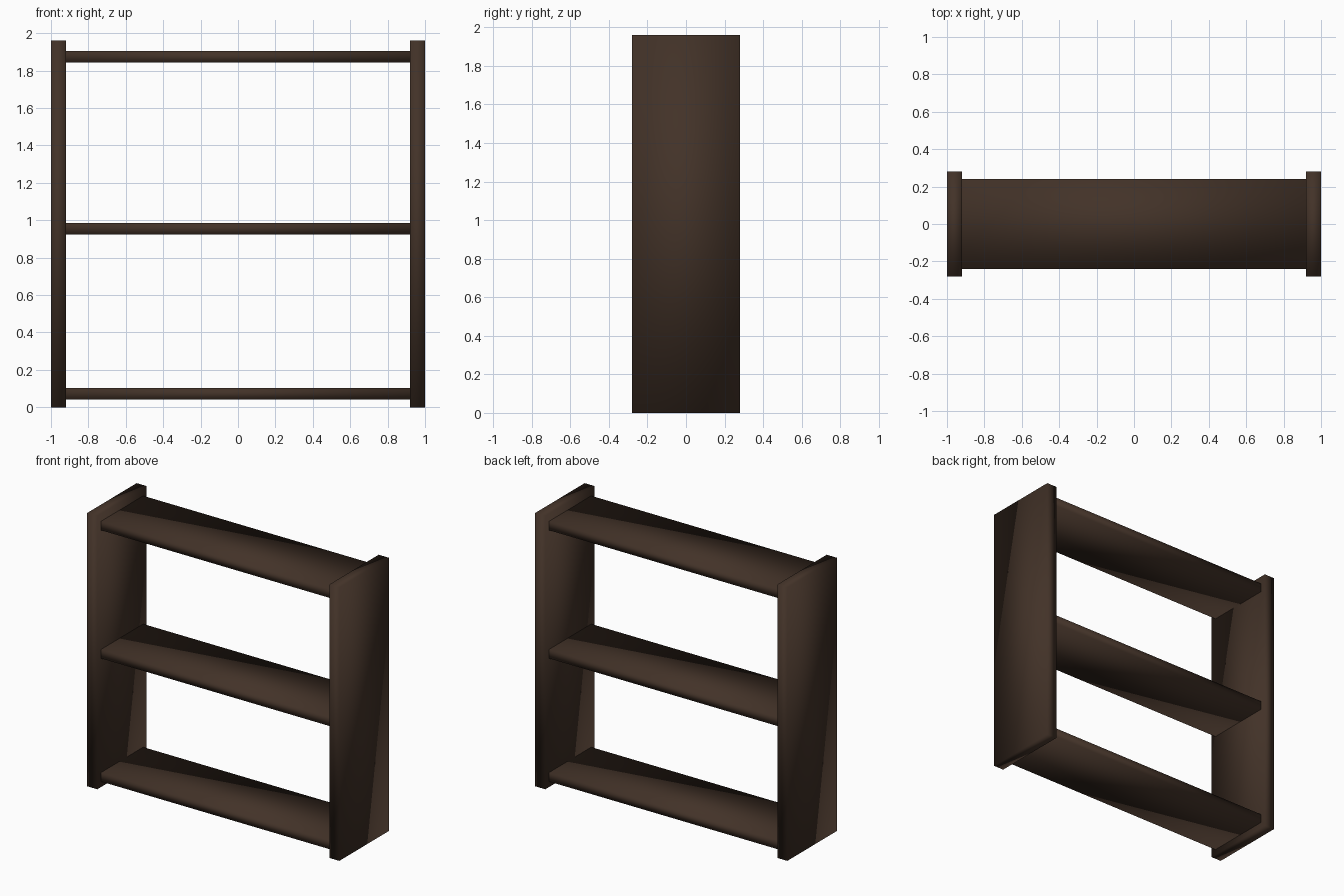
import bpy

if "Cube" in bpy.data.objects:
    bpy.data.objects.remove(bpy.data.objects["Cube"])

# Single dark wood colour
wood = bpy.data.materials.new("dark brown wood")
wood.diffuse_color = (0.055, 0.032, 0.021, 1.0)
wood.use_nodes = True
wood.node_tree.nodes["Principled BSDF"].inputs["Base Color"].default_value = wood.diffuse_color


def board(name, size, centre):
    """Softly shaded rectangular board."""
    bpy.ops.mesh.primitive_cube_add(size=1, location=centre)
    ob = bpy.context.object
    ob.name = name
    for v in ob.data.vertices:
        v.co = [c * s for c, s in zip(v.co, size)]
    ob.data.materials.append(wood)
    bpy.ops.object.shade_smooth()
    return ob


HEIGHT = 1.96
SIDE_T, SIDE_D = 0.08, 0.56
SHELF_T, SHELF_D = 0.063, 0.48

# Side panels
for name, s in (("left_side_panel", -1), ("right_side_panel", 1)):
    board(name, (SIDE_T, SIDE_D, HEIGHT), (s * (1 - SIDE_T / 2), 0, HEIGHT / 2))

# Shelves spanning between the panels
for name, z in (("bottom_shelf", 0.072), ("middle_shelf", 0.955), ("top_shelf", 1.874)):
    board(name, (2 - 2 * SIDE_T, SHELF_D, SHELF_T), (0, 0, z))
